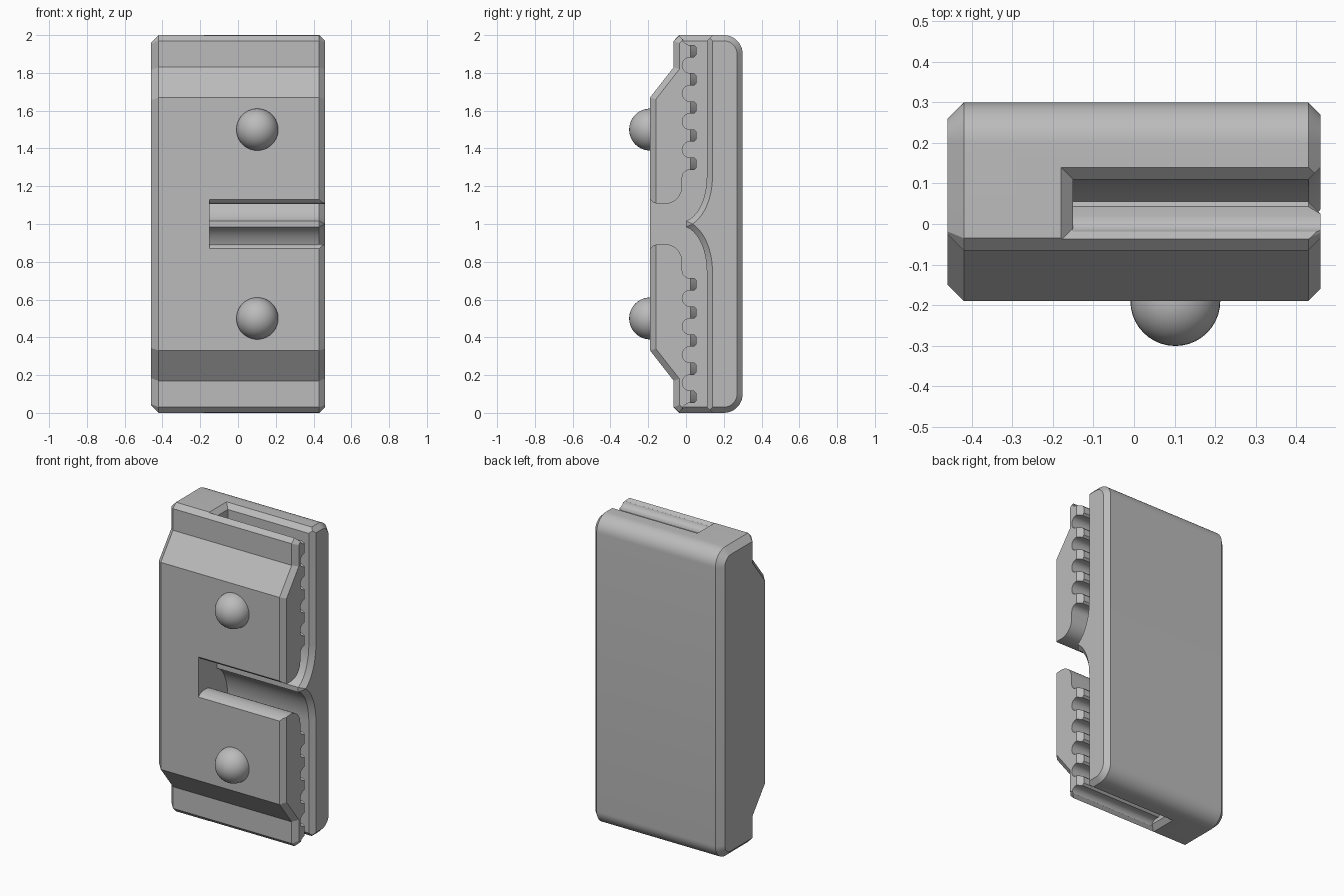
import bpy, bmesh
from math import sin, cos, pi, radians, asin, acos
from mathutils import Vector

cube = bpy.data.objects.get("Cube")
if cube:
    bpy.data.objects.remove(cube)

grey = bpy.data.materials.new("plain grey")
grey.use_nodes = True
grey.diffuse_color = (0.5, 0.5, 0.5, 1)
grey.node_tree.nodes["Principled BSDF"].inputs["Base Color"].default_value = (0.5, 0.5, 0.5, 1)


def loft(name, rings):
    """Skin a list of equal-length rings of 3D points and cap both ends."""
    bm = bmesh.new()
    loops = [[bm.verts.new(p) for p in ring] for ring in rings]
    n = len(loops[0])
    for a, b in zip(loops, loops[1:]):
        for i in range(n):
            j = (i + 1) % n
            bm.faces.new((a[i], a[j], b[j], b[i]))
    bm.faces.new(loops[0][::-1])
    bm.faces.new(loops[-1])
    bmesh.ops.recalc_face_normals(bm, faces=bm.faces)
    mesh = bpy.data.meshes.new(name)
    bm.to_mesh(mesh)
    bm.free()
    ob = bpy.data.objects.new(name, mesh)
    bpy.context.collection.objects.link(ob)
    mesh.materials.append(grey)
    return ob


def at_x(x, profile):
    return [(x, y, z) for y, z in profile]


def arc(cy, cz, ry, rz, start, end, n):
    steps = [radians(start + (end - start) * i / n) for i in range(n + 1)]
    return [(cy + ry * cos(a), cz + rz * sin(a)) for a in steps]


def mirrored(half):
    """Close a top half profile with its reflection about z = 1."""
    return half + [(y, 2 - z) for y, z in reversed(half)]


def inset(profile, d):
    """Offset a clockwise (y, z) outline inward by d with mitred corners."""
    pts = [Vector(p) for p in profile]
    out = []
    for i, p in enumerate(pts):
        e1 = (p - pts[i - 1]).normalized()
        e2 = (pts[(i + 1) % len(pts)] - p).normalized()
        n1, n2 = Vector((e1.y, -e1.x)), Vector((e2.y, -e2.x))
        out.append(tuple(p + (n1 + n2) * d / (1 + n1.dot(n2))))
    return out


# Body: side outline with chamfered left and right rims
outline = mirrored([(-0.19, 1.67), (-0.065, 1.83), (-0.065, 1.97), (-0.035, 2.0)]
                   + arc(0.2, 1.9, 0.1, 0.1, 90, 0, 10))
body = loft("clamp_body", [at_x(-0.46, inset(outline, 0.04)), at_x(-0.42, outline),
                           at_x(0.43, outline), at_x(0.46, inset(outline, 0.03))])

# Toothed front wall of the belt channel, from the mouth down to the lip
PITCH, HALF, ROOT, TIP = 0.149, 0.0325, 0.02, 0.055
wall = [(-0.02, 2.06)]
for k in range(5):
    z = 1.915 - k * PITCH
    groove = z + PITCH / 2
    r = PITCH / 2 - HALF
    wall += arc(ROOT, groove, 0.04, r, 180 if k == 0 else 90, 270, 5 if k == 0 else 10)
    wall += [(TIP - 0.012, z + HALF), (TIP, z + HALF - 0.012),
             (TIP, z - HALF + 0.012), (TIP - 0.012, z - HALF)]
wall += arc(ROOT, 1.2475, 0.04, 0.039, 90, 180, 5)
wall += arc(-0.115, 1.2, 0.095, 0.095, 0, -90, 8)
wall += [(-0.15, 1.106), (-0.175, 1.115), (-0.19, 1.13), (-0.3, 1.13)]


def channel(grow, tip_limit):
    """Channel section; grow widens the curved back, tip_limit trims teeth."""
    ry, rz = 0.14 + grow, 0.24 + grow
    # The curve stops at the ridge, or at mid height if that comes first
    end = min(acos(0.03 / ry), asin(min(1, 0.249 / rz)))
    back = arc(-0.03, 1.25, ry, rz, -end * 180 / pi, 0, 14)
    back.append((0.11 + grow, 2.06))
    return mirrored(back + [(min(y, tip_limit), z) for y, z in wall])


slot = loft("channel_cutter", [at_x(-0.15, channel(0, 1)), at_x(0.43, channel(0, 1)),
                               at_x(0.46, channel(0.03, 0.025)), at_x(0.52, channel(0.03, 0.025))])


# Flared channel mouths at both ends
def mouth(name, side):
    rings = []
    for grow in (0, 0.06):
        x, y0, y1 = -0.15 - grow, -0.01 - grow, 0.11 + grow
        z = 1 + side * (0.97 + grow)
        rings.append([(x, y0, z), (0.6, y0, z), (0.6, y1, z), (x, y1, z)])
    return loft(name, rings)


cutters = [slot, mouth("top_mouth_cutter", 1), mouth("bottom_mouth_cutter", -1)]
bpy.context.view_layer.objects.active = body
for cutter in cutters:
    mod = body.modifiers.new(cutter.name, "BOOLEAN")
    mod.operation = "DIFFERENCE"
    mod.solver = "EXACT"
    mod.object = cutter
    cutter.hide_render = True
    bpy.ops.object.modifier_apply(modifier=mod.name)
for cutter in cutters:
    bpy.data.objects.remove(cutter)


def smooth(ob):
    bpy.ops.object.select_all(action="DESELECT")
    ob.select_set(True)
    bpy.context.view_layer.objects.active = ob
    bpy.ops.object.shade_smooth_by_angle(angle=radians(25))


smooth(body)

# Round studs on the front face
for name, z in (("lower_stud", 0.5), ("upper_stud", 1.5)):
    bpy.ops.mesh.primitive_uv_sphere_add(segments=40, ring_count=20, radius=0.111,
                                         location=(0.102, -0.19, z))
    stud = bpy.context.object
    stud.name = name
    stud.data.materials.append(grey)
    smooth(stud)
